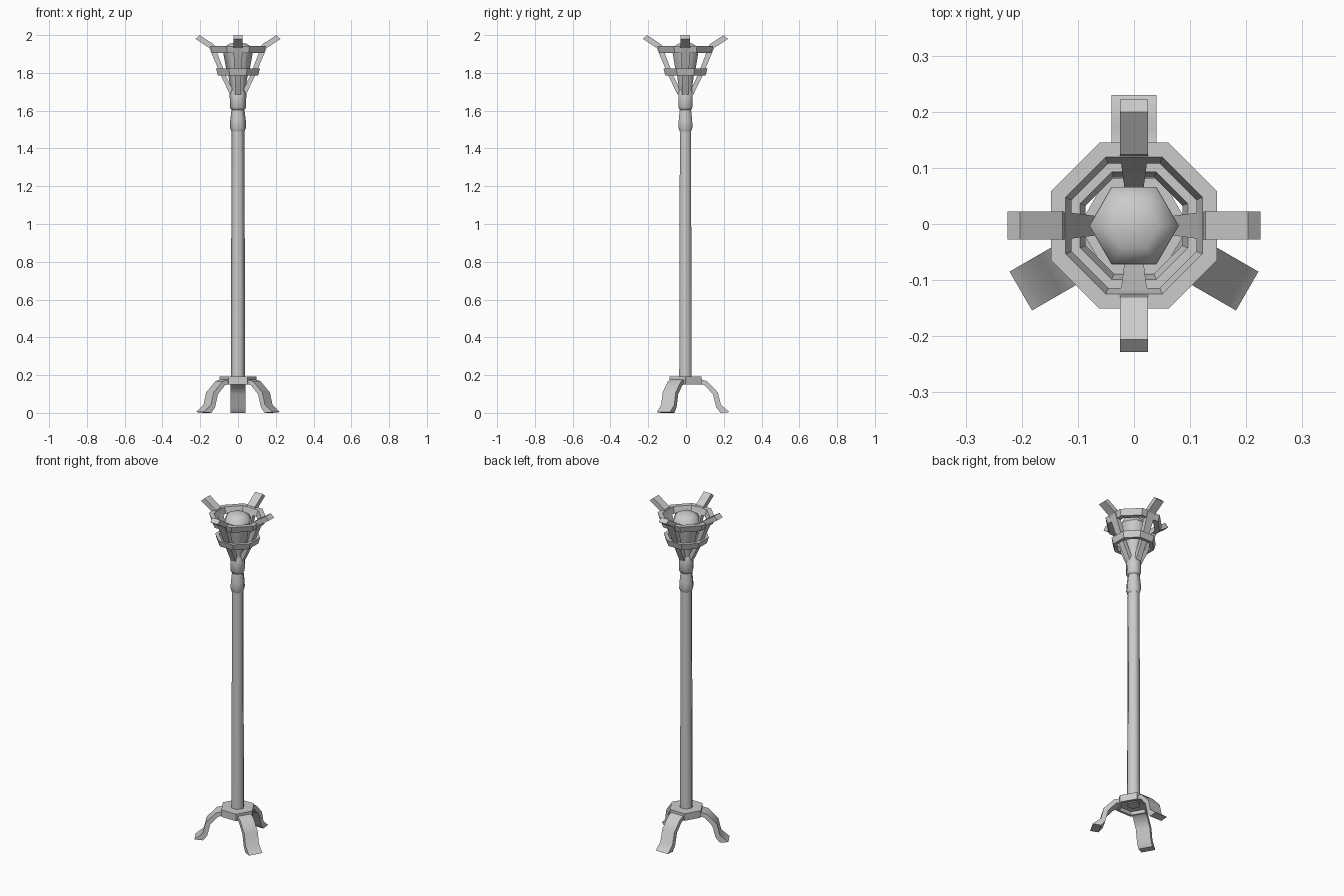
import bpy, bmesh, math
from mathutils import Matrix

cube = bpy.data.objects.get("Cube")
if cube:
    bpy.data.objects.remove(cube)

CENTRE_Y = -0.003
GREY = (0.6, 0.6, 0.6, 1)
metal = bpy.data.materials.new("grey metal")
metal.use_nodes = True
metal.diffuse_color = GREY
metal.node_tree.nodes["Principled BSDF"].inputs["Base Color"].default_value = GREY


def finish(name, bm, angle=0, smooth=None):
    """Turn the mesh about the stem axis and add it to the scene."""
    bmesh.ops.transform(bm, matrix=Matrix.Rotation(math.radians(angle), 4, 'Z'), verts=bm.verts)
    bmesh.ops.recalc_face_normals(bm, faces=bm.faces)
    mesh = bpy.data.meshes.new(name)
    bm.to_mesh(mesh)
    bm.free()
    mesh.materials.append(metal)
    ob = bpy.data.objects.new(name, mesh)
    ob.location.y = CENTRE_Y
    bpy.context.collection.objects.link(ob)
    if smooth:
        bpy.ops.object.select_all(action='DESELECT')
        bpy.context.view_layer.objects.active = ob
        ob.select_set(True)
        bpy.ops.object.shade_smooth_by_angle(angle=math.radians(smooth))
    return ob


def lathe(name, profile, sides=6, turn=0, closed=False, smooth=None):
    """Revolve (radius, height) points; closed joins last to first, else ends are capped."""
    bm = bmesh.new()
    loops = []
    for r, z in profile:
        loops.append([bm.verts.new((r * math.cos(math.tau * i / sides + turn),
                                    r * math.sin(math.tau * i / sides + turn), z))
                      for i in range(sides)])
    pairs = list(zip(loops, loops[1:]))
    if closed:
        pairs.append((loops[-1], loops[0]))
    else:
        bm.faces.new(loops[0])
        bm.faces.new(loops[-1])
    for a, b in pairs:
        for i in range(sides):
            j = (i + 1) % sides
            bm.faces.new((a[i], a[j], b[j], b[i]))
    return finish(name, bm, smooth=smooth)


def strap(name, sections, angle, smooth=None):
    """Bent bar: each section is (outer r, outer z, inner r, inner z, half width)."""
    bm = bmesh.new()
    loops = [[bm.verts.new(p) for p in ((ro, -w, zo), (ro, w, zo), (ri, w, zi), (ri, -w, zi))]
             for ro, zo, ri, zi, w in sections]
    bm.faces.new(loops[0])
    bm.faces.new(loops[-1])
    for a, b in zip(loops, loops[1:]):
        for i in range(4):
            j = (i + 1) % 4
            bm.faces.new((a[i], a[j], b[j], b[i]))
    return finish(name, bm, angle, smooth)


# Base plate, hollow underneath
lathe("base_plate", [(0.03, 0.192), (0.098, 0.192), (0.098, 0.15), (0.08, 0.15),
                     (0.08, 0.17), (0.03, 0.17)], closed=True)

# Three bent legs
leg = [(0.07, 0.18, 0.07, 0.155, 0.04), (0.115, 0.168, 0.103, 0.146, 0.04),
       (0.172, 0.108, 0.146, 0.098, 0.04), (0.188, 0.042, 0.163, 0.03, 0.04),
       (0.233, 0.004, 0.186, 0, 0.04)]
for label, angle in (("back", 90), ("right", 210), ("left", 330)):
    strap("leg_" + label, leg, angle, smooth=40)

# Stem and its collar
lathe("pole", [(0.038, 0.165), (0.034, 1.51)], smooth=65)
lathe("collar", [(0.035, 1.49), (0.043, 1.512), (0.041, 1.55), (0.034, 1.608)], smooth=65)
lathe("socket", [(0.033, 1.60), (0.043, 1.618), (0.044, 1.69), (0.036, 1.71)], smooth=65)

# Lamp bulb: flared cup and low dome
lathe("lamp_cup", [(0.036, 1.69), (0.05, 1.78), (0.062, 1.82), (0.08, 1.915)], smooth=65)
lathe("lamp_dome", [(0.08, 1.913), (0.068, 1.94), (0.045, 1.954), (0.015, 1.961)], smooth=65)

# Four curved cage arms
arm = [(0.042, 1.685, 0.03, 1.715, 0.017), (0.086, 1.776, 0.066, 1.79, 0.017),
       (0.152, 1.932, 0.127, 1.95, 0.025), (0.225, 1.98, 0.203, 2.0, 0.025)]
for i, label in enumerate(("left", "back", "right", "front")):
    strap("cage_arm_" + label, arm, 90 * i, smooth=20)

# Two octagonal cage rings, slightly tapered; radii given to the flat sides
for label, outer, inner, taper, top in (("upper", 0.148, 0.122, 0.011, 1.942),
                                        ("lower", 0.116, 0.096, 0.01, 1.822)):
    k = 1 / math.cos(math.pi / 8)
    low = top - 0.037
    lathe("cage_ring_" + label,
          [(outer * k, top), ((outer - taper) * k, low),
           ((inner - taper) * k, low), (inner * k, top)],
          sides=8, turn=math.pi / 8, closed=True)
